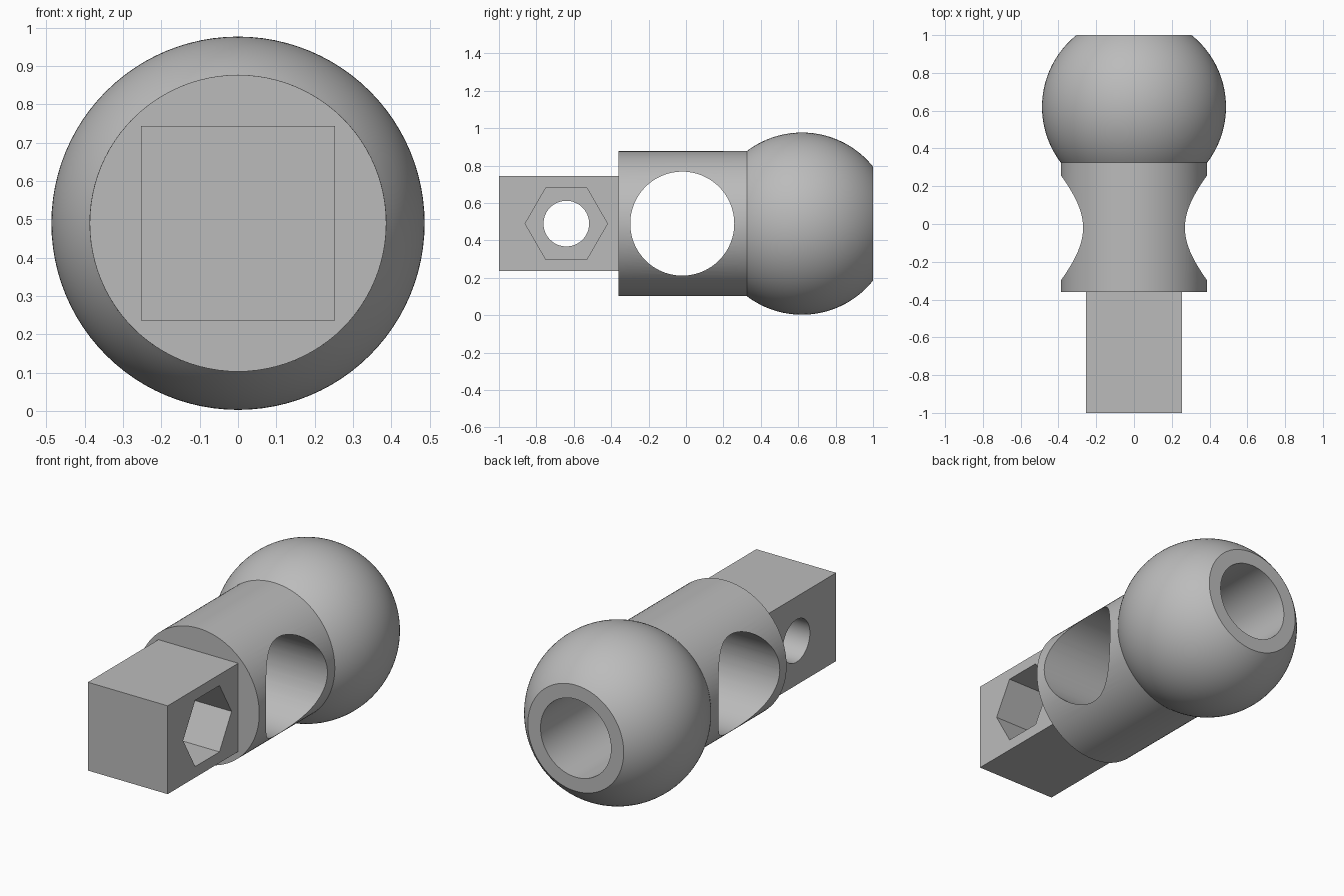
import bpy, bmesh, math
from mathutils import Vector, Matrix

cube = bpy.data.objects.get("Cube")
if cube:
    bpy.data.objects.remove(cube, do_unlink=True)

AXIS_Z = 0.49      # height of the long axis
BALL_Y, BALL_R = 0.62, 0.487
NECK_R = 0.387

grey = bpy.data.materials.new("plain_grey")
grey.use_nodes = True
GREY = (0.5, 0.5, 0.5, 1)
grey.diffuse_color = GREY
grey.node_tree.nodes["Principled BSDF"].inputs["Base Color"].default_value = GREY


def add_object(name, bm):
    bmesh.ops.recalc_face_normals(bm, faces=bm.faces)
    mesh = bpy.data.meshes.new(name)
    bm.to_mesh(mesh)
    bm.free()
    mesh.materials.append(grey)
    obj = bpy.data.objects.new(name, mesh)
    bpy.context.collection.objects.link(obj)
    return obj


def cross_cutter(name, y, radius, sides, x_min, x_max):
    """Prism along x, with a corner pointing along y."""
    bm = bmesh.new()
    bmesh.ops.create_cone(bm, cap_ends=True, segments=sides, radius1=radius,
                          radius2=radius, depth=x_max - x_min)
    bmesh.ops.rotate(bm, verts=bm.verts, matrix=Matrix.Rotation(math.pi / 2, 3, 'Y'))
    # put a corner on the y axis
    corner = bm.verts[:][0].co
    turn = -math.atan2(corner.z, corner.y)
    bmesh.ops.rotate(bm, verts=bm.verts, matrix=Matrix.Rotation(turn, 3, 'X'))
    bmesh.ops.translate(bm, verts=bm.verts, vec=((x_min + x_max) / 2, y, AXIS_Z))
    obj = add_object(name, bm)
    obj.hide_render = True
    return obj


def cut(target, cutters):
    for cutter in cutters:
        mod = target.modifiers.new("cut", 'BOOLEAN')
        mod.operation = 'DIFFERENCE'
        mod.solver = 'EXACT'
        mod.object = cutter
    bpy.ops.object.select_all(action='DESELECT')
    target.select_set(True)
    bpy.context.view_layer.objects.active = target
    for mod in list(target.modifiers):
        bpy.ops.object.modifier_apply(modifier=mod.name)
    for cutter in cutters:
        bpy.data.objects.remove(cutter, do_unlink=True)
    bpy.ops.object.shade_smooth_by_angle(angle=math.radians(25))


# Turned body: neck, truncated ball and blind bore, as (y, radius)
start = math.acos((0.325 - BALL_Y) / BALL_R)
end = math.acos((1 - BALL_Y) / BALL_R)
STEPS = 40
profile = [(-0.36, 0), (-0.36, NECK_R)]
for i in range(STEPS + 1):
    a = start + (end - start) * i / STEPS
    profile.append((BALL_Y + BALL_R * math.cos(a), BALL_R * math.sin(a)))
profile += [(1, 0.224), (0.4, 0.224), (0.4, 0)]

bm = bmesh.new()
verts = [bm.verts.new((r, y, AXIS_Z)) for y, r in profile]
edges = [bm.edges.new(pair) for pair in zip(verts, verts[1:])]
bmesh.ops.spin(bm, geom=verts + edges, cent=Vector((0, 0, AXIS_Z)), axis=(0, 1, 0),
               angle=math.tau, steps=96, use_duplicate=False)
bmesh.ops.remove_doubles(bm, verts=bm.verts, dist=0.0005)
body = add_object("ball_and_neck", bm)
cut(body, [cross_cutter("neck_hole_cutter", -0.02, 0.278, 96, -0.6, 0.6)])

# Square shank with a bolt hole and a hexagonal nut pocket on the left side
bm = bmesh.new()
bmesh.ops.create_cube(bm, size=1)
bmesh.ops.scale(bm, verts=bm.verts, vec=(0.507, 0.64, 0.507))
bmesh.ops.translate(bm, verts=bm.verts, vec=(0, -0.68, AXIS_Z))
shank = add_object("square_shank", bm)
cut(shank, [cross_cutter("bolt_hole_cutter", -0.64, 0.122, 64, -0.5, 0.5),
            cross_cutter("nut_pocket_cutter", -0.64, 0.22, 6, -0.05, 0.5)])
